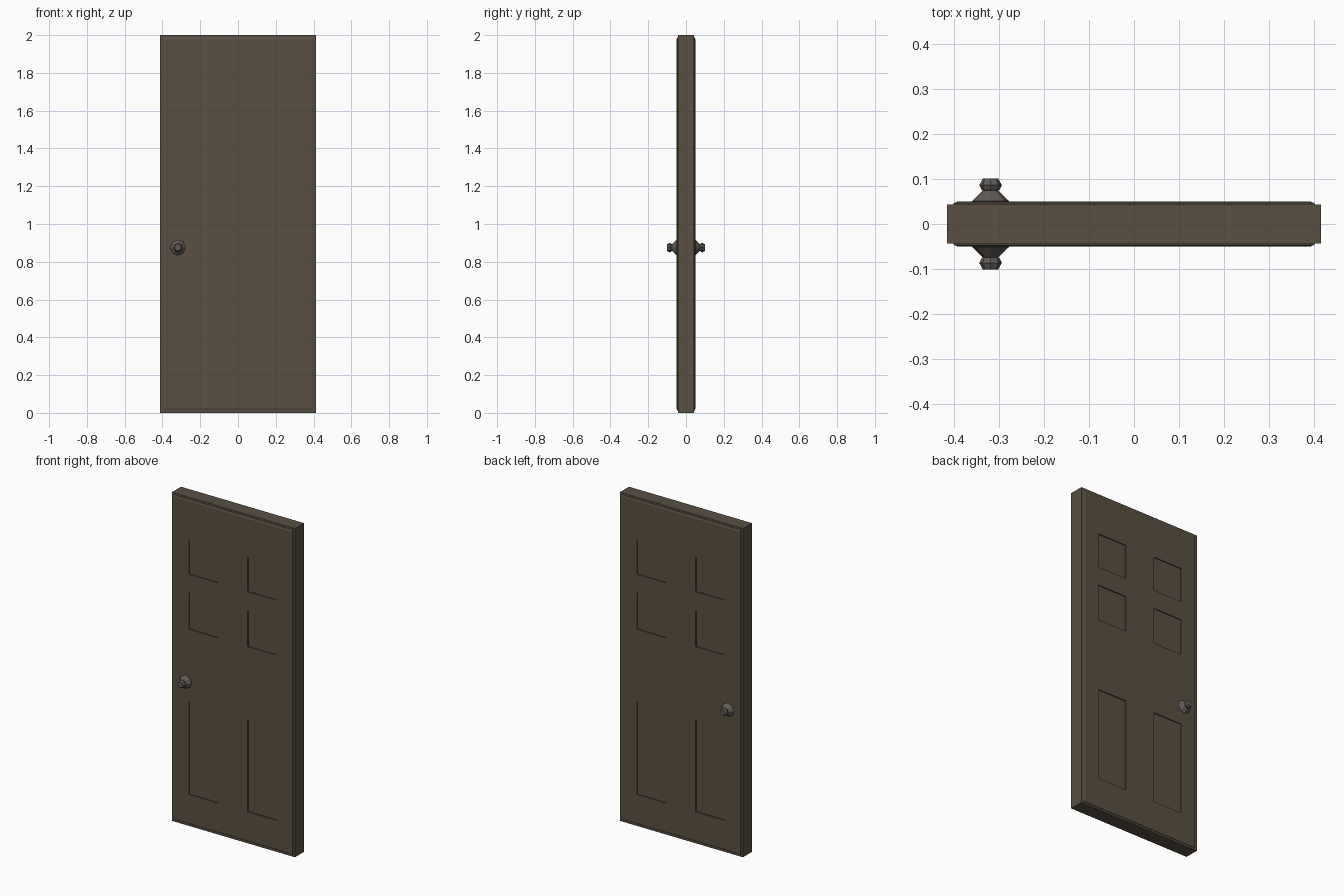
import bpy, bmesh, math
from mathutils import Matrix, Vector

if "Cube" in bpy.data.objects:
    bpy.data.objects.remove(bpy.data.objects["Cube"])


def material(name, color):
    m = bpy.data.materials.new(name)
    m.diffuse_color = (*color, 1)
    m.use_nodes = True
    m.node_tree.nodes["Principled BSDF"].inputs["Base Color"].default_value = m.diffuse_color
    return m


WOOD = material("dark_wood", (0.1, 0.08, 0.055))
METAL = material("dark_metal", (0.12, 0.105, 0.095))


def finish(bm, name, mat):
    bmesh.ops.recalc_face_normals(bm, faces=bm.faces)
    me = bpy.data.meshes.new(name)
    bm.to_mesh(me)
    bm.free()
    me.materials.append(mat)
    ob = bpy.data.objects.new(name, me)
    bpy.context.collection.objects.link(ob)
    return ob


# door core
bm = bmesh.new()
bmesh.ops.create_cube(bm, size=1, matrix=Matrix.Translation((0, 0, 1)) @ Matrix.Diagonal((0.828, 0.087, 2, 1)))
finish(bm, "door_core", WOOD)


def door_face(name, side):
    """Raised face with chamfered rim and six recessed panels."""
    bm = bmesh.new()
    xs = [-0.39, -0.295, -0.1, 0.1, 0.295, 0.39]
    zs = [0.022, 0.195, 0.758, 1.2, 1.42, 1.535, 1.745, 1.978]
    grid = [[bm.verts.new((x, side * 0.05, z)) for z in zs] for x in xs]
    panels = []
    for i in range(len(xs) - 1):
        for j in range(len(zs) - 1):
            f = bm.faces.new((grid[i][j], grid[i + 1][j], grid[i + 1][j + 1], grid[i][j + 1]))
            if i % 2 and j % 2:
                panels.append(f)
    # chamfer and step around the rim
    rim = [e for e in bm.edges if e.is_boundary]
    for grow, y in ((0.01, 0.046), (0.0, 0.0425)):
        out = bmesh.ops.extrude_edge_only(bm, edges=rim)["geom"]
        for v in (g for g in out if isinstance(g, bmesh.types.BMVert)):
            if abs(v.co.x) > 0.38:
                v.co.x += math.copysign(grow, v.co.x)
            if abs(v.co.z - 1) > 0.97:
                v.co.z += math.copysign(grow, v.co.z - 1)
            v.co.y = side * y
        rim = [g for g in out if isinstance(g, bmesh.types.BMEdge)]
    # sink the panels
    sunk = bmesh.ops.extrude_face_region(bm, geom=panels)["geom"]
    bmesh.ops.delete(bm, geom=[f for f in panels if f.is_valid], context='FACES_ONLY')
    for v in (g for g in sunk if isinstance(g, bmesh.types.BMVert)):
        v.co.y = side * 0.044
    finish(bm, name, WOOD)


def knob(name, side):
    """Eight-sided turned knob on a conical rose."""
    profile = [(0.041, 0.049), (0.041, 0.051), (0.017, 0.074), (0.02, 0.076),
               (0.025, 0.086), (0.017, 0.101)]
    n = 8
    bm = bmesh.new()
    rings = [[bm.verts.new(Vector((-0.318 + r * math.cos(k * math.tau / n), side * y,
                                   0.875 + r * math.sin(k * math.tau / n)))) for k in range(n)]
             for r, y in profile]
    for a, b in zip(rings, rings[1:]):
        for k in range(n):
            m = (k + 1) % n
            bm.faces.new((a[k], a[m], b[m], b[k]))
    bm.faces.new(rings[0])
    bm.faces.new(rings[-1])
    finish(bm, name, METAL)


for label, s in (("front", -1), ("back", 1)):
    door_face(label + "_panelled_face", s)
    knob(label + "_knob", s)
